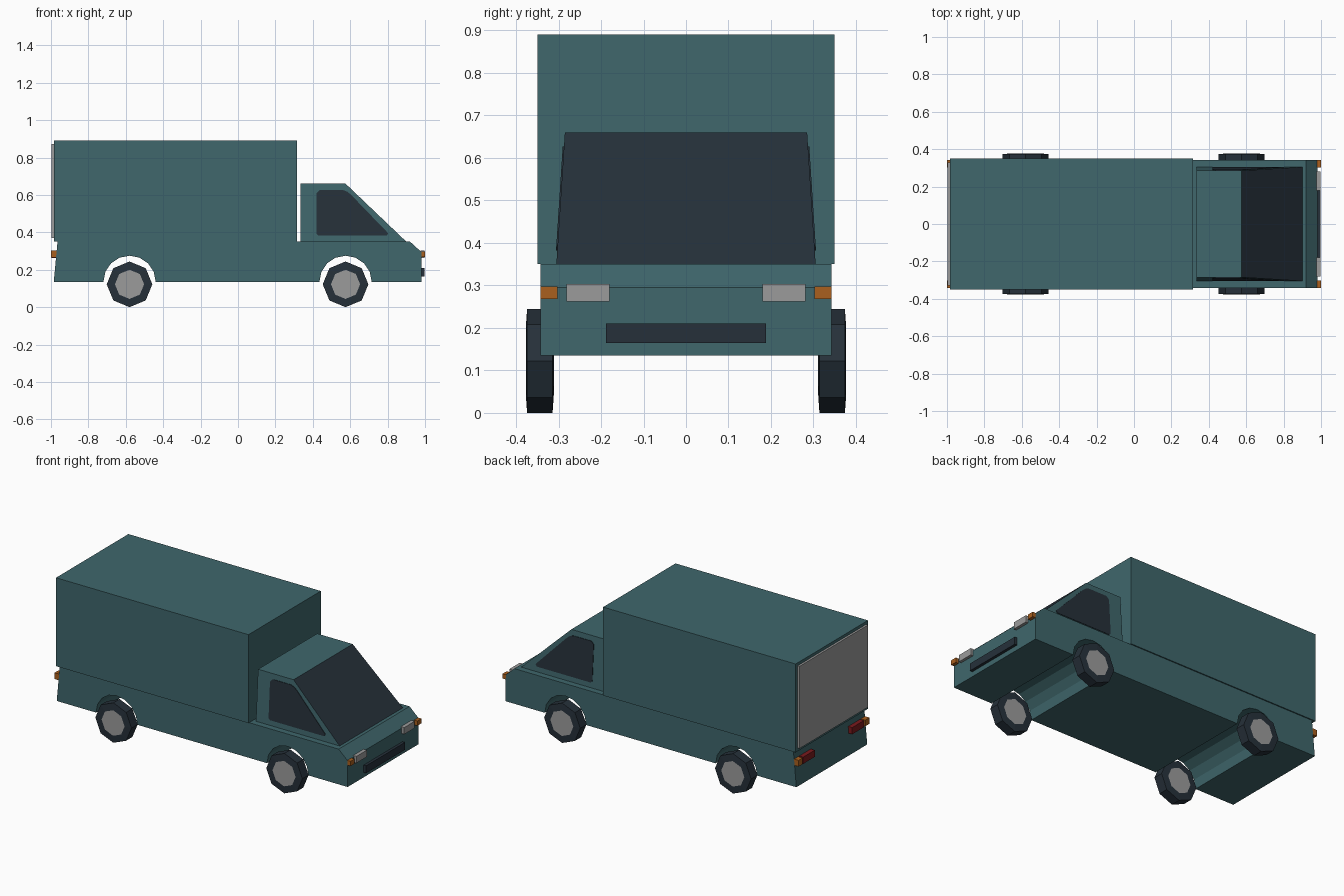
import bpy, bmesh, math

cube = bpy.data.objects.get("Cube")
if cube:
    bpy.data.objects.remove(cube, do_unlink=True)


def material(name, rgb):
    m = bpy.data.materials.new(name)
    m.use_nodes = True
    m.diffuse_color = (*rgb, 1)
    m.node_tree.nodes["Principled BSDF"].inputs["Base Color"].default_value = (*rgb, 1)
    return m


TEAL = material("teal paint", (0.05, 0.135, 0.15))
DARK = material("dark glass and rubber", (0.019, 0.03, 0.042))
GREY = material("light grey", (0.33, 0.33, 0.33))
ORANGE = material("orange lens", (0.40, 0.115, 0.013))
RED = material("red lens", (0.2, 0.01, 0.012))


def finish(bm, name, mats):
    bmesh.ops.recalc_face_normals(bm, faces=bm.faces)
    mesh = bpy.data.meshes.new(name)
    bm.to_mesh(mesh)
    bm.free()
    for m in mats:
        mesh.materials.append(m)
    obj = bpy.data.objects.new(name, mesh)
    bpy.context.collection.objects.link(obj)
    return obj


def prism(name, profile, near, far, *mats, rule=None):
    """Side profile (x, z) spanned between two y positions given as functions of z."""
    bm = bmesh.new()
    a = [bm.verts.new((x, near(z), z)) for x, z in profile]
    b = [bm.verts.new((x, far(z), z)) for x, z in profile]
    bm.faces.new(a)
    bm.faces.new(b[::-1])
    n = len(a)
    for i in range(n):
        j = (i + 1) % n
        bm.faces.new((a[i], b[i], b[j], a[j]))
    bmesh.ops.recalc_face_normals(bm, faces=bm.faces)
    if rule:
        for f in bm.faces:
            f.normal_update()
            f.material_index = rule(f)
    return finish(bm, name, mats)


def box(name, x0, x1, y0, y1, z0, z1, mat):
    return prism(name, [(x0, z0), (x1, z0), (x1, z1), (x0, z1)],
                 lambda z: y0, lambda z: y1, mat)


AXLES = {"rear": -0.58, "front": 0.575}
SIDES = {"left": 1, "right": -1}

# Lower body with wheel arches running across
FLOOR, DECK = 0.135, 0.35
profile = [(-0.985, FLOOR)]
for cx in AXLES.values():
    for i in range(9):
        t = math.pi * (1 - i / 8)
        profile.append((cx + 0.14 * math.cos(t), FLOOR + 0.14 * math.sin(t)))
profile += [(0.98, FLOOR), (0.98, 0.295), (0.92, DECK), (-0.965, DECK)]
prism("lower_body", profile, lambda z: -0.342, lambda z: 0.342, TEAL)

# Cargo box and its rear door
box("cargo_box", -0.985, 0.315, -0.349, 0.349, DECK, 0.89, TEAL)
box("rear_door", -0.998, -0.985, -0.33, 0.33, 0.37, 0.872, GREY)


# Cab narrowing upward, sloping front face is the windscreen
def cab_width(z):
    return 0.305 - 0.02 * (z - DECK) / 0.31


prism("cab", [(0.335, DECK), (0.9, DECK), (0.575, 0.66), (0.335, 0.66)],
      lambda z: -cab_width(z), cab_width, TEAL, DARK,
      rule=lambda f: int(f.normal.x > 0.3 and f.normal.z > 0.3))

window = [(0.43, 0.382), (0.795, 0.382), (0.803, 0.395), (0.605, 0.6),
          (0.585, 0.617), (0.56, 0.627), (0.437, 0.627), (0.42, 0.61), (0.42, 0.392)]


# Wheels: eight-sided tyres with grey hubs on both faces
def wheel(name, cx, cy):
    bm = bmesh.new()
    rings = []
    for r, y in ((0.078, -0.033), (0.122, -0.03), (0.122, 0.03), (0.078, 0.033)):
        ring = []
        for i in range(8):
            t = i * math.pi / 4
            ring.append(bm.verts.new((cx + r * math.cos(t), cy + y, 0.122 + r * math.sin(t))))
        rings.append(ring)
    for p, q in zip(rings, rings[1:]):
        for i in range(8):
            j = (i + 1) % 8
            bm.faces.new((p[i], p[j], q[j], q[i]))
    for ring in (rings[0], rings[-1]):
        bm.faces.new(ring).material_index = 1
    finish(bm, name, (DARK, GREY))


for side, s in SIDES.items():
    prism(side + "_side_window", window,
          lambda z: s * (cab_width(z) - 0.003), lambda z: s * (cab_width(z) + 0.003), DARK)
    for end, cx in AXLES.items():
        wheel(f"{end}_{side}_wheel", cx, s * 0.344)
    # Lamps
    box(side + "_headlight", 0.975, 0.997, s * 0.18, s * 0.281, 0.262, 0.303, GREY)
    box(side + "_front_indicator", 0.975, 1.0, s * 0.302, s * 0.342, 0.268, 0.297, ORANGE)
    box(side + "_tail_light", -0.997, -0.97, s * 0.18, s * 0.293, 0.262, 0.303, RED)
    box(side + "_rear_indicator", -1.0, -0.97, s * 0.302, s * 0.342, 0.265, 0.303, ORANGE)

# Front grille
box("front_grille", 0.975, 0.997, -0.188, 0.188, 0.165, 0.21, DARK)
